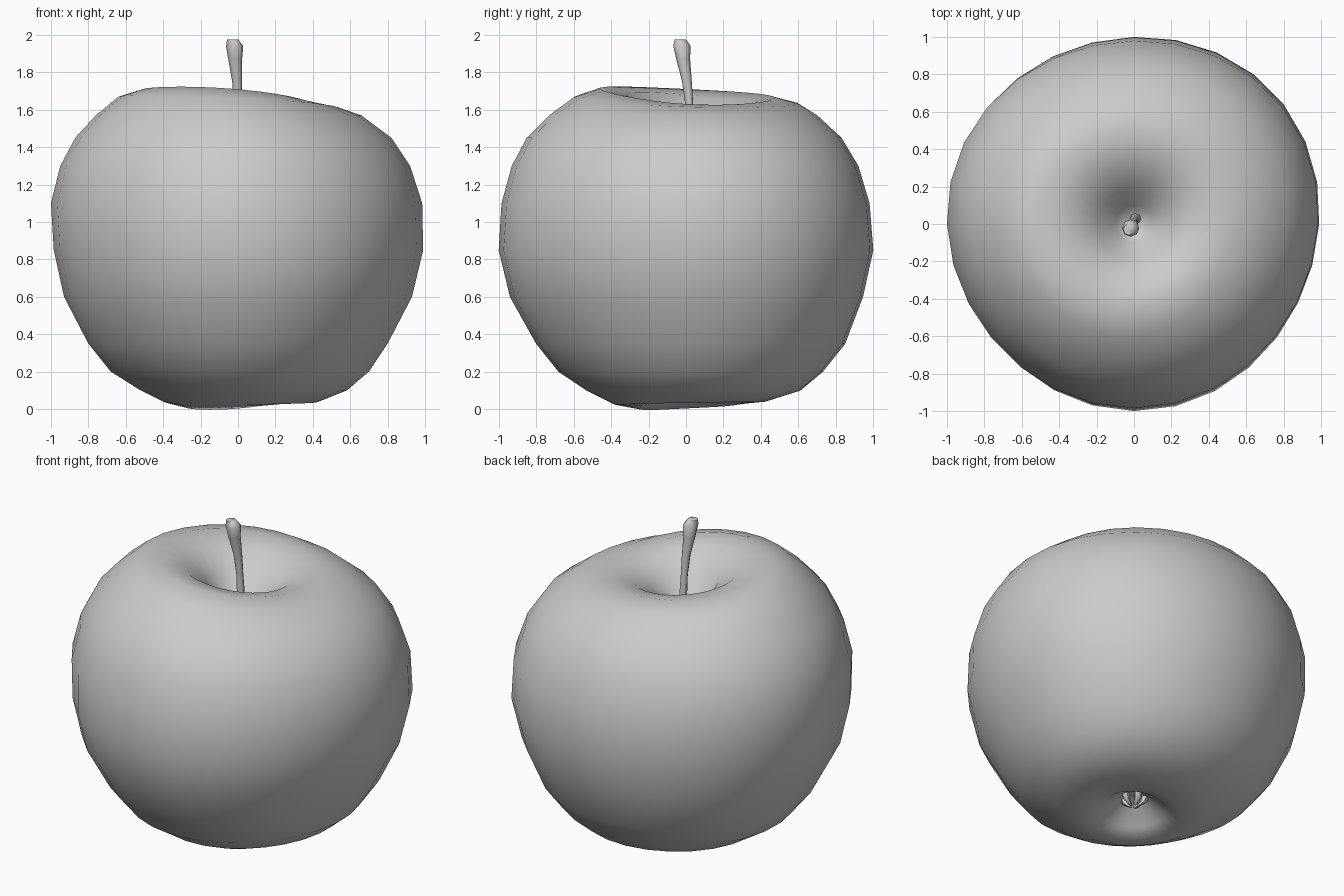
import bpy, bmesh, math
from math import sin, cos, pi
from mathutils import Vector

if "Cube" in bpy.data.objects:
    bpy.data.objects.remove(bpy.data.objects["Cube"])

def loft(name, rings, angle=180):
    """Skin a list of equal-length rings and close both ends with fans."""
    bm = bmesh.new()
    loops = [[bm.verts.new(p) for p in ring] for ring in rings]
    n = len(loops[0])
    for a, b in zip(loops, loops[1:]):
        for i in range(n):
            j = (i + 1) % n
            bm.faces.new((a[i], a[j], b[j], b[i]))
    for loop in (loops[0], loops[-1]):
        bmesh.ops.poke(bm, faces=[bm.faces.new(loop)])
    bmesh.ops.recalc_face_normals(bm, faces=bm.faces)
    mesh = bpy.data.meshes.new(name)
    bm.to_mesh(mesh)
    bm.free()
    obj = bpy.data.objects.new(name, mesh)
    bpy.context.collection.objects.link(obj)
    bpy.context.view_layer.objects.active = obj
    obj.select_set(True)
    bpy.ops.object.shade_smooth_by_angle(angle=math.radians(angle))
    obj.select_set(False)
    return obj

def around(v, t):
    """Blend values given at +x, +y, -x, -y smoothly around the fruit."""
    e, n, w, s = v
    return (sum(v) / 4 + (e - w) / 2 * cos(t) + (n - s) / 2 * sin(t)
            + (e + w - n - s) / 4 * cos(2 * t))

# Fruit: radius and height at the right, back, left and front, bottom to top
LEVELS = [
    ((.03,) * 4, (.16,) * 4),
    ((.10,) * 4, (.13,) * 4),
    ((.19,) * 4, (.075, .06, .05, .05)),
    ((.29, .28, .27, .25), (.05, .03, .005, .003)),
    ((.42, .42, .39, .38), (.035, .04, .035, .025)),
    ((.58, .61, .52, .53), (.10,) * 4),
    ((.70, .73, .68, .68), (.20,) * 4),
    ((.80, .85, .80, .80), (.35,) * 4),
    ((.93, .945, .93, .94), (.60,) * 4),
    ((.99, 1.0, .985, 1.0), (.85,) * 4),
    ((.985, .98, 1.0, .985), (1.10,) * 4),
    ((.92, .92, .95, .93), (1.30,) * 4),
    ((.82, .83, .87, .85), (1.45,) * 4),
    ((.66, .70, .76, .73), (1.57,) * 4),
    ((.53, .60, .64, .60), (1.615, 1.63, 1.67, 1.665)),
    ((.42, .47, .51, .46), (1.63, 1.66, 1.71, 1.71)),
    ((.30, .32, .34, .32), (1.605, 1.62, 1.68, 1.68)),
    ((.19,) * 4, (1.53, 1.53, 1.57, 1.57)),
    ((.10,) * 4, (1.43,) * 4),
    ((.03,) * 4, (1.37,) * 4),
]
SEG = 28
rings = []
for radii, heights in LEVELS:
    ring = []
    for i in range(SEG):
        t = 2 * pi * i / SEG
        bulge = 1 + sin(2 * t) * (.005 + .026 * cos(t) + .009 * sin(t))
        r = around(radii, t) * bulge
        ring.append((r * cos(t), r * sin(t), around(heights, t)))
    rings.append(ring)
loft("fruit", rings)

def tube(name, path, sides):
    """Tapered tube through (x, y, z, radius) points, with level rings."""
    return loft(name, [[(x + r * cos(2 * pi * i / sides), y + r * sin(2 * pi * i / sides), z)
                        for i in range(sides)] for x, y, z, r in path], 60)

# Stem: thin, leaning slightly, with a swollen tip
tube("stem", [(.01, .03, 1.34, .032), (.005, .025, 1.45, .024), (0, .018, 1.62, .021),
              (-.005, .005, 1.75, .026), (-.015, -.015, 1.87, .037),
              (-.018, -.022, 1.94, .046), (-.028, -.03, 1.975, .03)], 8)

# Dried blossom end: small sepals around the bottom hollow
for k in range(5):
    t = 2 * pi * k / 5
    tube(f"sepal_{k + 1}", [(r * cos(t), r * sin(t), z, w) for r, z, w in
                            ((.07, .16, .025), (.055, .11, .02), (.02, .08, .006))], 5)
